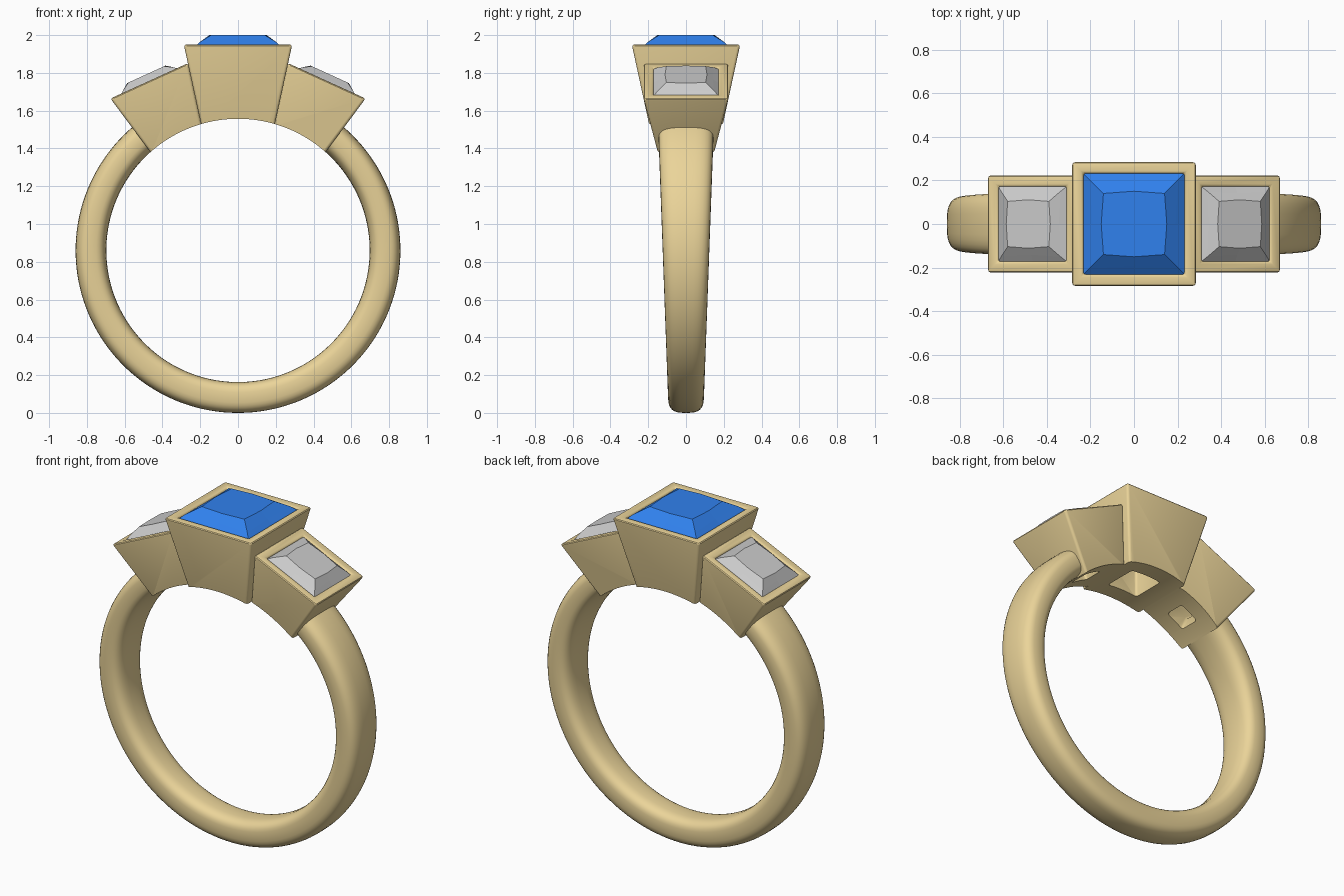
import bpy, bmesh, math
from mathutils import Matrix

if "Cube" in bpy.data.objects:
    bpy.data.objects.remove(bpy.data.objects["Cube"])

CZ, RI, RO = 0.86, 0.697, 0.86      # ring centre height, inner and outer radius
TILT = math.radians(24.5)           # lean of the side settings


def material(name, color):
    m = bpy.data.materials.new(name)
    m.diffuse_color = color
    m.use_nodes = True
    m.node_tree.nodes["Principled BSDF"].inputs["Base Color"].default_value = m.diffuse_color
    return m


gold = material("gold", (0.83, 0.66, 0.32, 1))
blue = material("blue_gem", (0.03, 0.22, 0.85, 1))


def loft(name, rings, mat=None, close=False, cap=False):
    """Skin consecutive rings of points into one mesh object."""
    bm = bmesh.new()
    rows = [[bm.verts.new(p) for p in r] for r in rings]
    n = len(rows[0])
    for k in range(len(rows) if close else len(rows) - 1):
        a, b = rows[k], rows[(k + 1) % len(rows)]
        for i in range(n):
            j = (i + 1) % n
            bm.faces.new((a[i], a[j], b[j], b[i]))
    if cap:
        bm.faces.new(rows[0])
        bm.faces.new(rows[-1])
    bmesh.ops.recalc_face_normals(bm, faces=bm.faces[:])
    me = bpy.data.meshes.new(name)
    bm.to_mesh(me)
    bm.free()
    ob = bpy.data.objects.new(name, me)
    bpy.context.collection.objects.link(ob)
    if mat:
        me.materials.append(mat)
    return ob


def activate(ob):
    bpy.ops.object.select_all(action='DESELECT')
    ob.select_set(True)
    bpy.context.view_layer.objects.active = ob


def smooth(ob, deg):
    activate(ob)
    bpy.ops.object.shade_smooth_by_angle(angle=math.radians(deg))


# Band: rounded section swept from one side setting round to the other
def signed_pow(v, e):
    return math.copysign(abs(v) ** e, v)


rings, steps, start = [], 110, math.radians(39.5)
for k in range(steps + 1):
    a = start + (2 * math.pi - 2 * start) * k / steps
    ring = []
    for i in range(32):
        t = 2 * math.pi * i / 32
        r = (RI + RO) / 2 + (RO - RI) / 2 * signed_pow(math.cos(t), 0.67)
        z = CZ + r * math.cos(a)
        w = 0.092 + 0.055 * z / 1.5
        ring.append((r * math.sin(a), w * signed_pow(math.sin(t), 0.67), z))
    rings.append(ring)
smooth(loft("band", rings, gold, cap=True), 50)

# Finger-hole cutter that trims the undersides of the settings
bpy.ops.mesh.primitive_cylinder_add(vertices=160, radius=RI, depth=2,
                                    location=(0, 0, CZ), rotation=(math.pi / 2, 0, 0))
cutter = bpy.context.object
cutter.name = "finger_cutter"
cutter.hide_render = True


def square(h, z):
    return [(-h, -h, z), (h, -h, z), (h, h, z), (-h, h, z)]


def octo(c, m, z):
    """Square ring with corner half-size c and edge-middle half-size m."""
    return [(-c, -c, z), (0, -m, z), (c, -c, z), (m, 0, z),
            (c, c, z), (0, m, z), (-c, c, z), (-m, 0, z)]


# Tapered box setting, open through the middle
def setting(name, half, depth, hole, mat4):
    inner = half - 0.055
    ob = loft(name, [square(half - 0.217 * depth, -depth), square(half, 0),
                     square(inner, 0), square(inner, -0.035),
                     square(hole, -0.24), square(hole, -depth)], gold, close=True)
    ob.matrix_world = mat4
    bev = ob.modifiers.new("soft_edges", 'BEVEL')
    bev.width, bev.segments = 0.014, 3
    bev.limit_method, bev.angle_limit = 'ANGLE', math.radians(40)
    cut = ob.modifiers.new("finger_cut", 'BOOLEAN')
    cut.object, cut.operation, cut.solver = cutter, 'DIFFERENCE', 'EXACT'
    activate(ob)
    for m in ("soft_edges", "finger_cut"):
        bpy.ops.object.modifier_apply(modifier=m)
    smooth(ob, 35)


# Faceted square gem with shallow crown and pointed pavilion
def gem(name, g, mat4, mat=None):
    k = g / 0.23
    table = [(0.138, 0.148, 0.05)]
    rows = [(0.012, 0.012, -0.25), (0.23, 0.23, -0.035), (0.23, 0.23, -0.015),
            (0.2, 0.188, 0.012)] + table
    ob = loft(name, [octo(c * k, m * k, z * k) for c, m, z in rows], mat, cap=True)
    ob.matrix_world = mat4


centre = Matrix.Translation((0, 0, 1.95))
setting("centre_setting", 0.287, 0.46, 0.1, centre)
gem("centre_gem", 0.234, centre, blue)

for side, s in (("left", -1), ("right", 1)):
    m = Matrix.Translation((s * 0.47, 0, 1.758)) @ Matrix.Rotation(s * TILT, 4, 'Y')
    setting(side + "_setting", 0.226, 0.42, 0.06, m)
    gem(side + "_gem", 0.173, m)

bpy.data.objects.remove(cutter, do_unlink=True)
